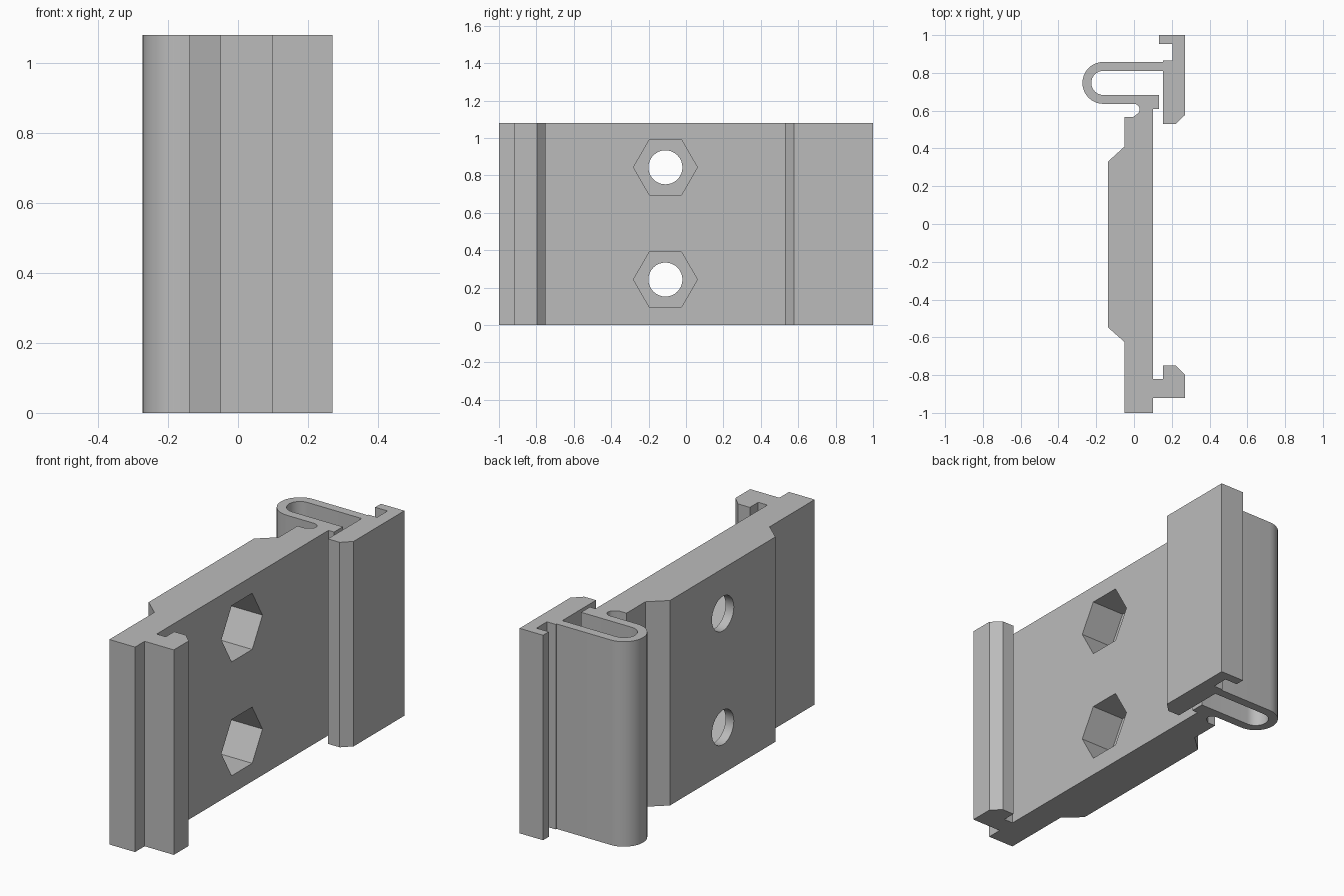
import bpy, bmesh
from math import sin, cos, radians
from mathutils import Vector

cube = bpy.data.objects.get("Cube")
if cube:
    bpy.data.objects.remove(cube, do_unlink=True)

HEIGHT = 1.08
HOLE_Y = -0.11
HOLE_Z = (0.243, 0.843)

grey = bpy.data.materials.new("plain grey")
grey.use_nodes = True
colour = (0.5, 0.5, 0.5, 1)
grey.diffuse_color = colour
grey.node_tree.nodes["Principled BSDF"].inputs["Base Color"].default_value = colour


def arc(cx, cy, radius, start, end, steps):
    """Points along an arc, angles in degrees."""
    angles = [radians(start + (end - start) * i / steps) for i in range(steps + 1)]
    return [(cx + radius * cos(a), cy + radius * sin(a)) for a in angles]


def prism(name, points, sweep):
    """Closed solid from a planar outline swept along a vector."""
    bm = bmesh.new()
    face = bm.faces.new([bm.verts.new(p) for p in points])
    result = bmesh.ops.extrude_face_region(bm, geom=[face], use_keep_orig=True)
    moved = [v for v in result["geom"] if isinstance(v, bmesh.types.BMVert)]
    bmesh.ops.translate(bm, verts=moved, vec=Vector(sweep))
    bmesh.ops.recalc_face_normals(bm, faces=bm.faces)
    mesh = bpy.data.meshes.new(name)
    bm.to_mesh(mesh)
    bm.free()
    mesh.materials.append(grey)
    obj = bpy.data.objects.new(name, mesh)
    bpy.context.collection.objects.link(obj)
    return obj


# Front hook and the flat face of the plate
outline = [(-0.05, -1), (0.1, -1), (0.1, -0.92), (0.27, -0.92), (0.27, -0.797),
           (0.222, -0.75), (0.153, -0.75), (0.153, -0.82), (0.1, -0.82),
           (0.1, 0.61), (0.133, 0.61)]
# Inside of the spring loop
outline += [(0.133, 0.683)] + arc(-0.162, 0.747, 0.064, 270, 90, 16)
# Rear latch
outline += [(0.153, 0.811), (0.153, 0.53), (0.222, 0.53), (0.27, 0.577),
            (0.27, 1), (0.133, 1), (0.133, 0.952), (0.205, 0.952),
            (0.205, 0.865), (0.153, 0.865), (0.153, 0.858)]
# Outside of the spring loop, relief notch and thickened back
outline += arc(-0.162, 0.747, 0.111, 90, 270, 20)
outline += arc(0, 0.606, 0.03, 90, -45, 8)
outline += [(-0.005, 0.567), (-0.05, 0.567), (-0.05, 0.41), (-0.138, 0.33),
            (-0.138, -0.547), (-0.05, -0.625)]
clip = prism("mounting_clip", [(x, y, 0) for x, y in outline], (0, 0, HEIGHT))

# Hexagonal nut pockets with round bolt holes behind them
for z in HOLE_Z:
    for label, radius, sides, start_x in (("nut_pocket", 0.171, 6, -0.09),
                                          ("bolt_hole", 0.091, 32, -0.3)):
        ring = arc(HOLE_Y, z, radius, 0, 360, sides)[:-1]
        cutter = prism(label + "_cutter", [(start_x, y, h) for y, h in ring], (0.5, 0, 0))
        cutter.hide_render = True
        cut = clip.modifiers.new(label, "BOOLEAN")
        cut.operation = "DIFFERENCE"
        cut.solver = "EXACT"
        cut.object = cutter
        bpy.ops.object.select_all(action="DESELECT")
        clip.select_set(True)
        bpy.context.view_layer.objects.active = clip
        bpy.ops.object.modifier_apply(modifier=cut.name)
        bpy.data.objects.remove(cutter, do_unlink=True)

# Round parts smooth, corners crisp
bpy.ops.object.shade_smooth_by_angle(angle=radians(30))
